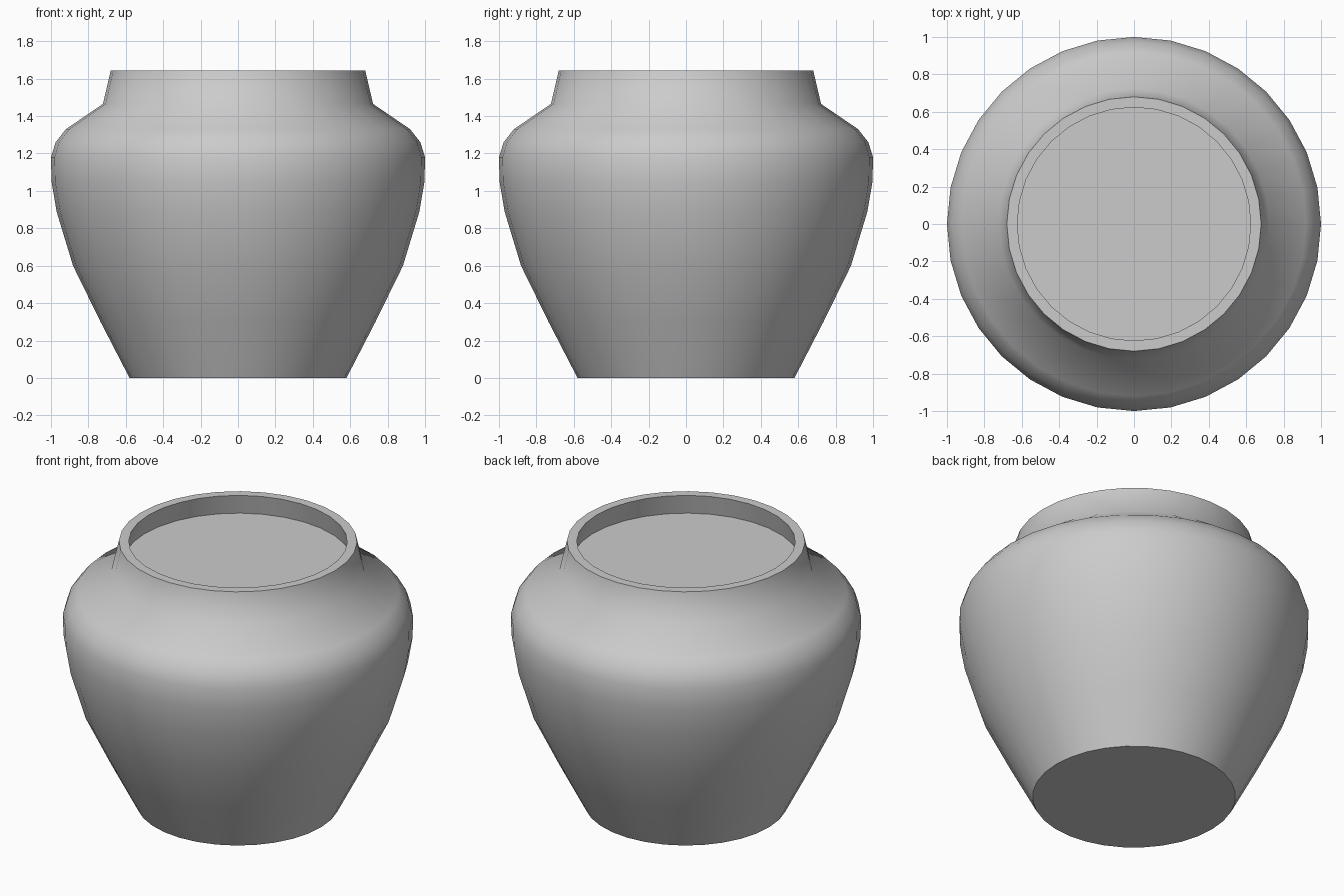
import bpy
import bmesh
import math

SIDES = 32

if "Cube" in bpy.data.objects:
    bpy.data.objects.remove(bpy.data.objects["Cube"], do_unlink=True)

# Plain grey clay
clay = bpy.data.materials.new("grey_clay")
clay.use_nodes = True
grey = (0.6, 0.6, 0.6, 1)
clay.diffuse_color = grey
clay.node_tree.nodes["Principled BSDF"].inputs["Base Color"].default_value = grey


def lathe(name, profile, cap_bottom=False, cap_top=False):
    """Turn (radius, height) points around the z axis."""
    bm = bmesh.new()
    rings = []
    for radius, z in profile:
        angles = [math.tau * i / SIDES for i in range(SIDES)]
        rings.append([bm.verts.new((radius * math.cos(a), radius * math.sin(a), z)) for a in angles])
    for low, high in zip(rings, rings[1:]):
        for i in range(SIDES):
            j = (i + 1) % SIDES
            bm.faces.new((low[i], low[j], high[j], high[i]))
    if cap_bottom:
        bm.faces.new(rings[0][::-1])
    if cap_top:
        bm.faces.new(rings[-1])
    mesh = bpy.data.meshes.new(name)
    bm.to_mesh(mesh)
    bm.free()
    mesh.materials.append(clay)
    obj = bpy.data.objects.new(name, mesh)
    bpy.context.collection.objects.link(obj)
    bpy.ops.object.select_all(action="DESELECT")
    obj.select_set(True)
    bpy.context.view_layer.objects.active = obj
    bpy.ops.object.shade_smooth_by_angle(angle=math.radians(55))
    return obj


# Base, belly, shoulder, neck, flat rim, inner neck wall and recessed floor
lathe("jar", [
    (0.58, 0), (0.735, 0.3), (0.882, 0.6), (0.97, 0.89), (0.997, 1.05),
    (1.0, 1.18), (0.975, 1.26), (0.92, 1.33), (0.722, 1.465),
    (0.68, 1.645), (0.624, 1.645), (0.652, 1.52),
], cap_bottom=True, cap_top=True)
